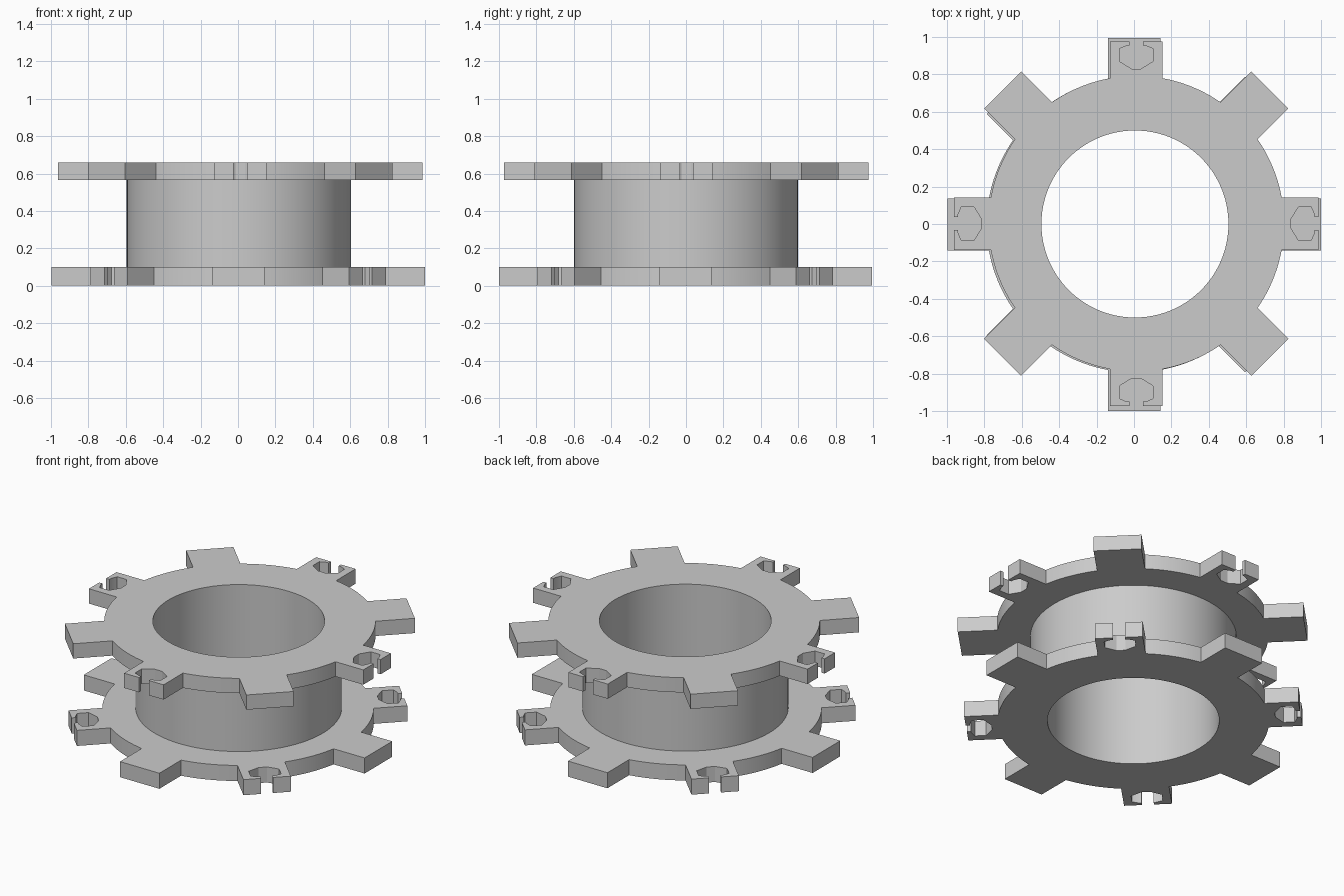
import bpy, bmesh
from math import sin, cos, asin, pi, radians
from mathutils import Vector, Matrix

old = bpy.data.objects.get("Cube")
if old:
    bpy.data.objects.remove(old, do_unlink=True)

grey = bpy.data.materials.new("light grey")
grey.use_nodes = True
colour = (0.6, 0.6, 0.6, 1)
grey.diffuse_color = colour
grey.node_tree.nodes["Principled BSDF"].inputs["Base Color"].default_value = colour

BORE, BARREL, RIM, HALF_TAB = 0.5, 0.6, 0.79, 0.14
STEPS = 12                       # arc steps per eighth of the ring
AXIS = Vector((0.005, 0))        # centre of the bore


def finish(bm, name):
    bmesh.ops.remove_doubles(bm, verts=bm.verts, dist=0.0005)
    bmesh.ops.recalc_face_normals(bm, faces=bm.faces)
    mesh = bpy.data.meshes.new(name)
    bm.to_mesh(mesh)
    bm.free()
    mesh.materials.append(grey)
    ob = bpy.data.objects.new(name, mesh)
    bpy.context.collection.objects.link(ob)
    bpy.ops.object.select_all(action='DESELECT')
    ob.select_set(True)
    bpy.context.view_layer.objects.active = ob
    bpy.ops.object.shade_smooth_by_angle(angle=radians(25))
    return ob


def arc(r, a, b, n):
    return [Vector((r * cos(a + (b - a) * i / n), r * sin(a + (b - a) * i / n)))
            for i in range(n + 1)]


def mirrored(points):
    return [Vector((x, -y)) for x, y in reversed(points)]


def tab_half(notched, length):
    # Half outline of a tab, from its outer corner to its centre line
    if not notched:
        return [Vector((length, -HALF_TAB))]
    socket = [(length, -HALF_TAB), (length, -0.035), (0.952, -0.035), (0.952, -0.05),
              (0.935, -0.09), (0.868, -0.09), (0.828, -0.025)]
    return [Vector(p) for p in socket]


def flange(name, z0, z1, offset, plain_length, notched_length, first_notched):
    bm = bmesh.new()
    shift = Vector(offset)
    edge = asin(HALF_TAB / RIM)
    for k in range(8):
        notched = (k % 2 == 0) == first_notched
        half = arc(RIM, -pi / 8, -edge, 5)
        half += tab_half(notched, notched_length if notched else plain_length)
        turn = Matrix.Rotation(k * pi / 4, 2)
        outer = [turn @ p + shift for p in half + mirrored(half)]
        inner = [turn @ p + AXIS for p in arc(BORE, pi / 8, -pi / 8, STEPS)]
        bm.faces.new([bm.verts.new((p.x, p.y, z0)) for p in outer + inner])
    bmesh.ops.remove_doubles(bm, verts=bm.verts, dist=0.0005)
    # Thicken the flat ring
    grown = bmesh.ops.extrude_face_region(bm, geom=bm.faces[:], use_keep_orig=True)
    top = [v for v in grown["geom"] if isinstance(v, bmesh.types.BMVert)]
    bmesh.ops.translate(bm, verts=top, vec=(0, 0, z1 - z0))
    return finish(bm, name)


def barrel(name, z0, z1):
    # Open tube that joins the two flanges
    bm = bmesh.new()
    count = 8 * STEPS
    for r in (BARREL, BORE):
        ring = [p + AXIS for p in arc(r, pi / 8, pi / 8 + 2 * pi, count)]
        for a, b in zip(ring, ring[1:]):
            quad = [(a.x, a.y, z0), (b.x, b.y, z0), (b.x, b.y, z1), (a.x, a.y, z1)]
            if r == BORE:
                quad.reverse()
            bm.faces.new([bm.verts.new(p) for p in quad])
    bmesh.ops.remove_doubles(bm, verts=bm.verts, dist=0.0005)
    # Close both ends with flat rings
    rims = [e for e in bm.edges if e.is_boundary]
    for z in (z0, z1):
        bmesh.ops.bridge_loops(
            bm, edges=[e for e in rims if abs(e.verts[0].co.z - z) < 0.001])
    return finish(bm, name)


flange("lower_flange", 0, 0.1, (0.002, -0.003), 0.998, 0.977, False)
flange("upper_flange", 0.565, 0.66, (0.012, 0.002), 1.01, 0.975, True)
barrel("barrel", 0.1, 0.565)
